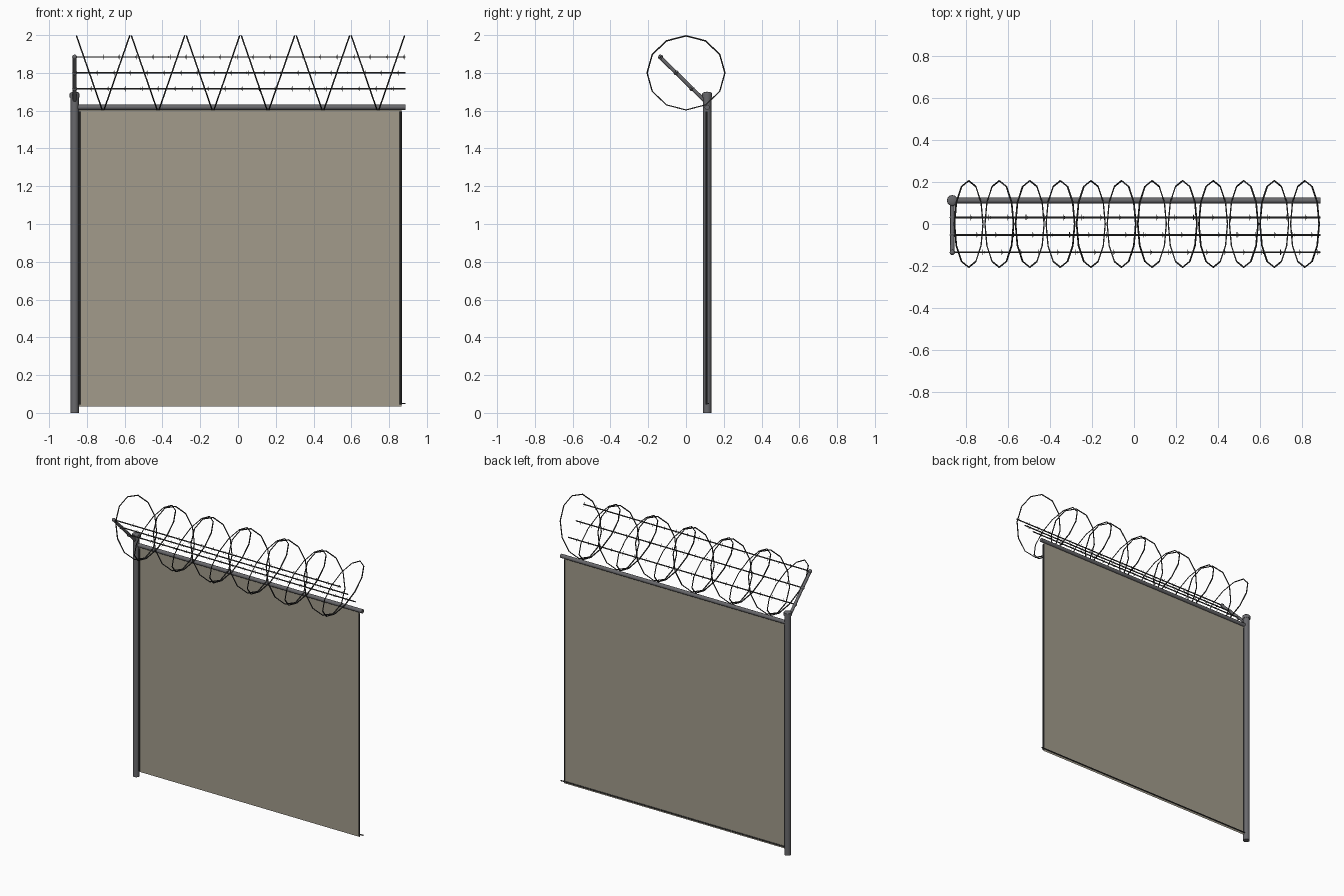
import bpy, math
from mathutils import Vector

if "Cube" in bpy.data.objects:
    bpy.data.objects.remove(bpy.data.objects["Cube"])

X0, X1, Y = -0.865, 0.887, 0.112


def material(name, col):
    m = bpy.data.materials.new(name)
    m.diffuse_color = (*col, 1)
    m.use_nodes = True
    m.node_tree.nodes["Principled BSDF"].inputs["Base Color"].default_value = m.diffuse_color
    return m


STEEL = material("galvanised_steel", (0.14, 0.14, 0.15))
WIRE = material("dark_wire", (0.045, 0.045, 0.045))
MESH = material("mesh_fabric", (0.36, 0.33, 0.26))


def tubes(name, paths, r, mat, closed=False, res=0):
    """One mesh of round tubes swept along several point paths."""
    cu = bpy.data.curves.new(name, 'CURVE')
    cu.dimensions = '3D'
    cu.bevel_depth, cu.bevel_resolution = r, res
    cu.use_fill_caps = not closed
    for pts in paths:
        sp = cu.splines.new('POLY')
        sp.points.add(len(pts) - 1)
        for p, co in zip(sp.points, pts):
            p.co = (*co, 1)
        sp.use_cyclic_u = closed
    ob = bpy.data.objects.new(name, cu)
    bpy.context.collection.objects.link(ob)
    bpy.ops.object.select_all(action='DESELECT')
    ob.select_set(True)
    bpy.context.view_layer.objects.active = ob
    bpy.ops.object.convert(target='MESH')
    ob = bpy.context.object
    ob.data.materials.clear()
    ob.data.materials.append(mat)
    bpy.ops.object.shade_smooth_by_angle(angle=math.radians(50))
    return ob


def ball(name, loc, r, scale=(1, 1, 1)):
    bpy.ops.mesh.primitive_uv_sphere_add(segments=12, ring_count=6, radius=r, location=loc)
    ob = bpy.context.object
    ob.name, ob.scale = name, scale
    ob.data.materials.append(STEEL)
    bpy.ops.object.shade_smooth()


# Post with its cap
tubes("post", [[(X0, Y, 0), (X0, Y, 1.68)]], 0.022, STEEL, res=4)
tubes("post_cap", [[(X0, Y, 1.67), (X0, Y, 1.692)]], 0.026, STEEL, res=4)
ball("cap_dome", (X0, Y, 1.69), 0.026, (1, 1, 0.4))

# Angled arm leaning to the front
a, b = Vector((X0, Y, 1.64)), Vector((X0, -0.138, 1.884))
tubes("arm", [[a, b]], 0.010, STEEL, res=2)

# Rail above the fabric
tubes("top_rail", [[(X0, Y, 1.618), (X1, Y, 1.618)]], 0.0135, STEEL, res=4)

# Fabric panel, edge bars and bottom tension wire
bpy.ops.mesh.primitive_plane_add(size=1, location=(0.01, Y, 0.8225), rotation=(math.pi / 2, 0, 0))
panel = bpy.context.object
panel.name = "fence_fabric"
panel.scale = (1.71, 1.575, 1)
panel.data.materials.append(MESH)
tubes("tension_bars", [[(x, Y - 0.004, 0.045), (x, Y - 0.004, 1.595)] for x in (-0.84, 0.862)],
      0.006, WIRE, res=1)
tubes("bottom_wire", [[(X0, Y + 0.006, 0.05), (X1, Y + 0.006, 0.05)]], 0.004, WIRE, res=1)

# Three barbed wires with clips and crossed barbs
wires, barbs = [], []
for k, (y, z) in enumerate(((0.031, 1.716), (-0.052, 1.800), (-0.135, 1.884))):
    wires.append([(X0, y, z), (X1, y, z)])
    ball("wire_clip", (X0, y, z), 0.013)
    for i in range(19):
        x = -0.78 + 0.03 * k + 0.0886 * i
        if x < X1:
            barbs.append([(x, y - 0.013, z - 0.006), (x, y + 0.013, z + 0.006)])
            barbs.append([(x + 0.006, y + 0.006, z - 0.013), (x + 0.006, y - 0.006, z + 0.013)])
tubes("barbed_wires", wires, 0.004, WIRE, res=1)
tubes("barbs", barbs, 0.0013, WIRE)

# Concertina coil: twelve-sided loops leaning alternately left and right
loops, step = [], 0.1455
for i in range(12):
    cx = -0.787 + step * i
    lean = -0.068 if i % 2 == 0 else 0.068
    loops.append([(cx + lean * math.cos(t), 0.206 * math.sin(t), 1.8 + 0.196 * math.cos(t))
                  for t in (math.tau * k / 12 for k in range(12))])
tubes("concertina_coil", loops, 0.004, WIRE, closed=True)
